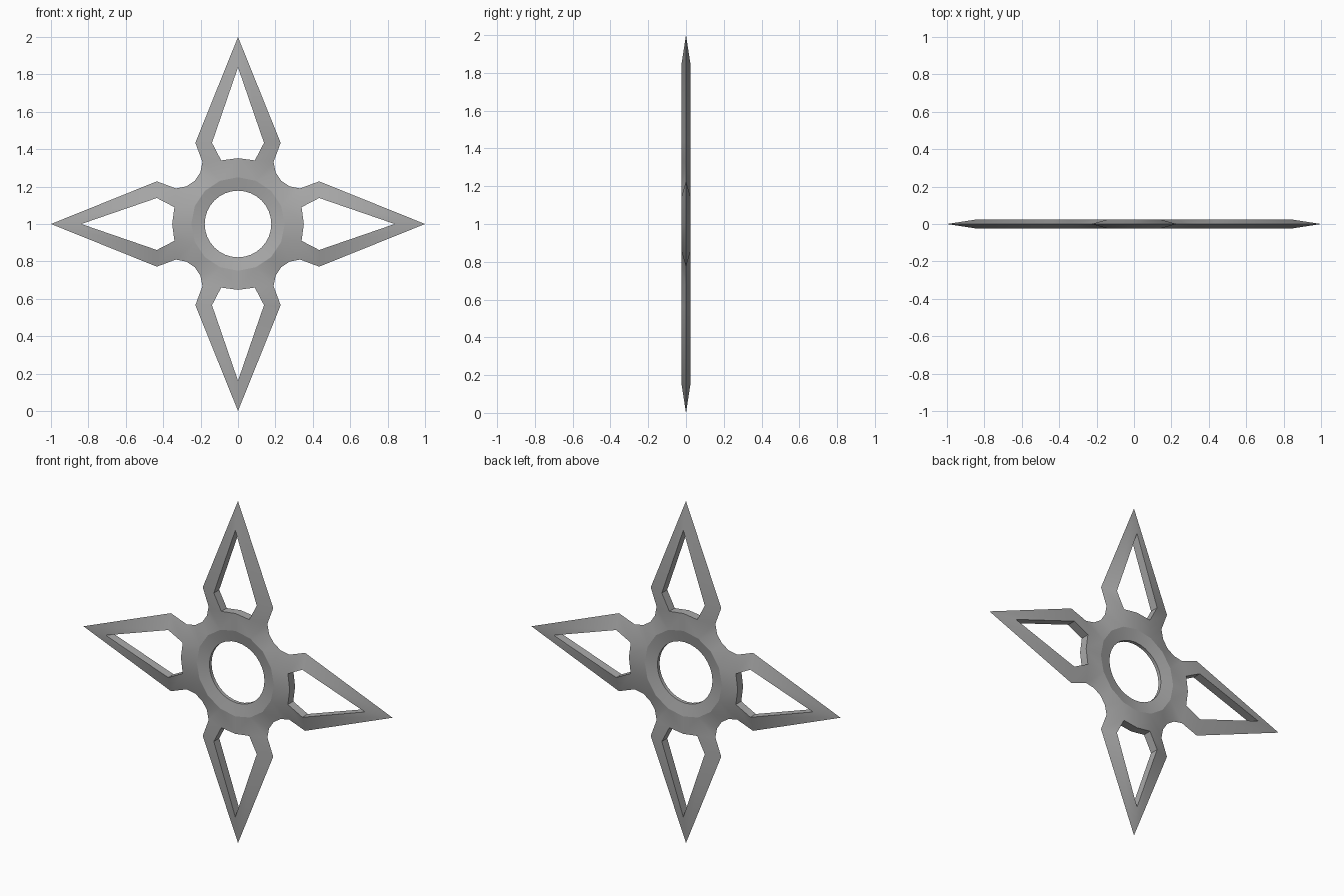
import bpy, bmesh
from math import sin, cos, radians

if "Cube" in bpy.data.objects:
    bpy.data.objects.remove(bpy.data.objects["Cube"])

H = 0.025        # half thickness at the window edges
HOLE_H = 0.010   # half thickness at the centre hole

def polar(r, deg, h):
    return (r * cos(radians(deg)), r * sin(radians(deg)), h)

# One eighth of the star: (along arm, across arm, half thickness)
tip, shoulder, neck = (1, 0, 0), (0.434, 0.228, 0), (0.332, 0.19, 0)
curve, valley = (0.276, 0.201, 0), (0.231, 0.231, 0)
win_tip, win_side = (0.838, 0, H), (0.434, 0.139, H)
win_corner, win_base = (0.34, 0.09, H), (0.352, 0, H)
ridge = [polar(0.25, a, H) for a in (0, 22.5, 45)]
hole = [polar(0.178, a * 11.25, HOLE_H) for a in range(5)]

faces = [
    (tip, win_tip, win_side, shoulder),               # blade bevel
    (shoulder, win_side, win_corner, neck),           # neck bevel
    (neck, win_corner, ridge[1], curve),              # hub outer slopes
    (curve, ridge[1], ridge[2], valley),
    (win_base, ridge[0], ridge[1], win_corner),
    (ridge[0], hole[0], hole[1]), (ridge[0], hole[1], ridge[1]),   # hub inner slope
    (ridge[1], hole[1], hole[2]), (ridge[1], hole[2], hole[3]),
    (ridge[1], hole[3], ridge[2]), (ridge[2], hole[3], hole[4]),
]
window = [win_tip, win_side, win_corner, win_base]

bm = bmesh.new()

def place(p, quarter, flip, side):
    u, v = p[0], p[1] * flip
    c, s = [(1, 0), (0, 1), (-1, 0), (0, -1)][quarter]
    return bm.verts.new((u * c - v * s, p[2] * side, 1 + u * s + v * c))

for q in range(4):
    for flip in (1, -1):
        # Front and back surfaces
        for side in (1, -1):
            for f in faces:
                bm.faces.new([place(p, q, flip, side) for p in f])
        # Inner walls of the window and the centre hole
        for loop in (window, hole):
            for a, b in zip(loop, loop[1:]):
                bm.faces.new([place(a, q, flip, 1), place(b, q, flip, 1),
                              place(b, q, flip, -1), place(a, q, flip, -1)])

bmesh.ops.remove_doubles(bm, verts=bm.verts, dist=0.0005)
bmesh.ops.recalc_face_normals(bm, faces=bm.faces)
mesh = bpy.data.meshes.new("throwing_star")
bm.to_mesh(mesh)
bm.free()
star = bpy.data.objects.new("throwing_star", mesh)
bpy.context.collection.objects.link(star)
bpy.context.view_layer.objects.active = star
star.select_set(True)
bpy.ops.object.shade_smooth_by_angle(angle=radians(40))

# Crisp crease around the hub ridge
for e in mesh.edges:
    pts = [mesh.vertices[i].co for i in e.vertices]
    if all(abs((p.x ** 2 + (p.z - 1) ** 2) ** 0.5 - 0.25) < 0.001 for p in pts):
        e.use_edge_sharp = True

# Dark steel
steel = bpy.data.materials.new("dark_steel")
steel.diffuse_color = (0.4, 0.4, 0.4, 1)
steel.use_nodes = True
steel.node_tree.nodes["Principled BSDF"].inputs["Base Color"].default_value = steel.diffuse_color
mesh.materials.append(steel)
